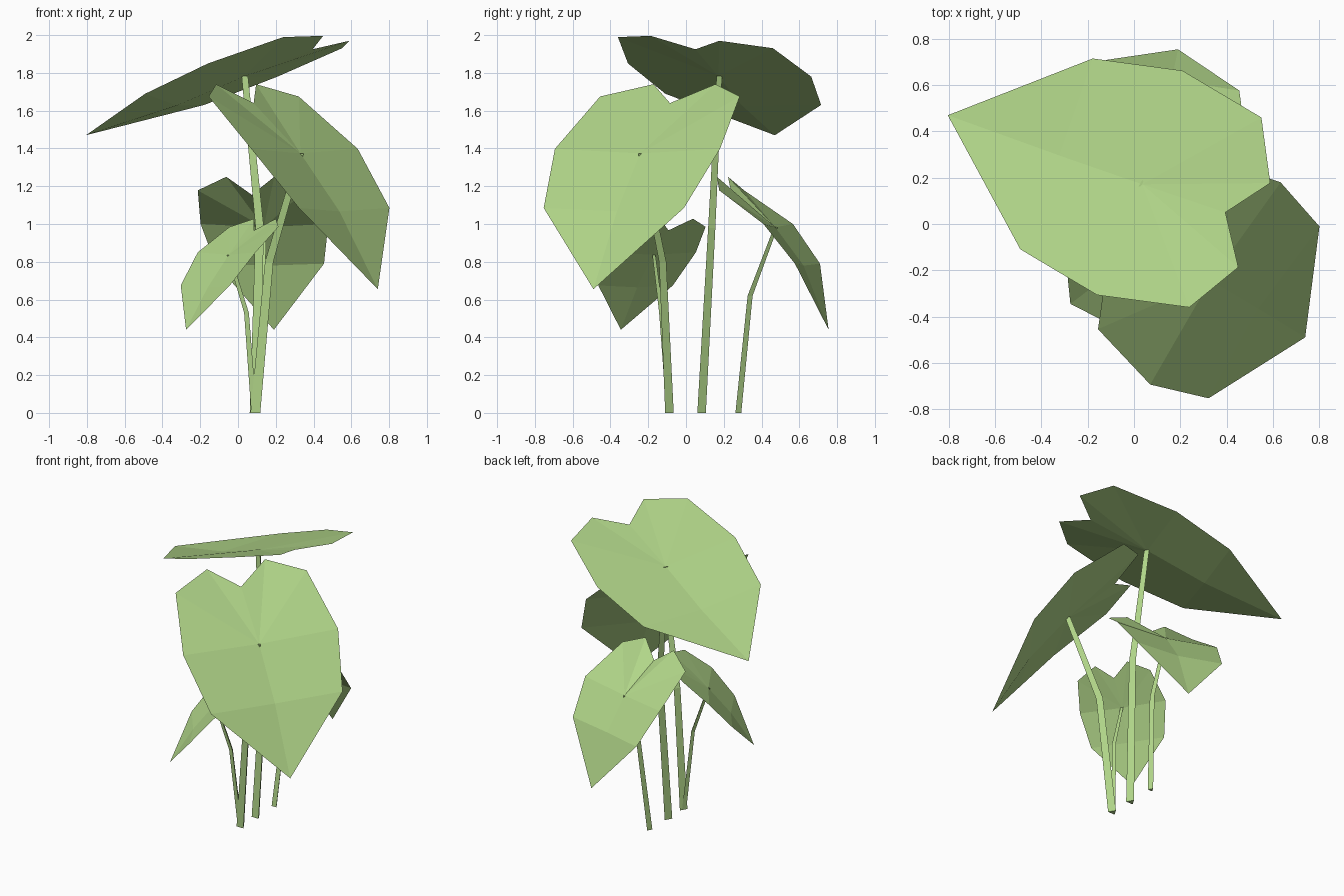
import bpy, bmesh, math
from mathutils import Vector

if "Cube" in bpy.data.objects:
    bpy.data.objects.remove(bpy.data.objects["Cube"])

green = bpy.data.materials.new("leaf green")
green.diffuse_color = (0.44, 0.67, 0.25, 1)
green.use_nodes = True
green.node_tree.nodes["Principled BSDF"].inputs["Base Color"].default_value = green.diffuse_color

HALF_WIDTHS = (0.195, 0.44, 0.52, 0.442)   # lobe, shoulder, belly, lower belly
FOLD = 0.035                               # depth of the midrib crease


def finish(name, bm):
    bmesh.ops.recalc_face_normals(bm, faces=bm.faces)
    mesh = bpy.data.meshes.new(name)
    bm.to_mesh(mesh)
    bm.free()
    mesh.materials.append(green)
    bpy.context.collection.objects.link(bpy.data.objects.new(name, mesh))


# Heart-shaped folded leaf: centre line (4 stations + tip) and crosswise direction
def leaf(name, scale, across, line):
    c = [Vector(p) for p in line]
    across = Vector(across).normalized()

    def crease(i):
        n = across.cross(c[i + 1] - c[i - 1]).normalized()
        if n.z < 0:
            n = -n
        return c[i] - n * FOLD * scale

    bm = bmesh.new()
    notch = bm.verts.new(c[1] - Vector((0, 0, FOLD * scale)))
    rib = [bm.verts.new(crease(2)), bm.verts.new(crease(3))]
    tip = bm.verts.new(c[4])
    for side in (1, -1):
        s = [bm.verts.new(c[i] + across * side * w * scale)
             for i, w in enumerate(HALF_WIDTHS)]
        for f in ((notch, s[0], rib[0]), (s[0], s[1], rib[0]), (s[1], s[2], rib[0]),
                  (s[2], s[3], rib[1], rib[0]), (s[3], tip, rib[1])):
            bm.faces.new(f if side == 1 else f[::-1])
    top = rib[0].co.copy()
    finish(name, bm)
    return top


# Tapered three-sided stem through base, bend and leaf joint
def stem(name, scale, base, bend, top):
    bm = bmesh.new()
    rings = []
    for p, taper in ((base, 1.0), (bend, 0.85), (top, 0.65)):
        r = (0.028 * scale + 0.002) * taper
        rings.append([bm.verts.new(Vector(p) + Vector((r * math.cos(a), r * math.sin(a), 0)))
                      for a in (math.radians(90 + 120 * k) for k in range(3))])
    for lo, hi in zip(rings, rings[1:]):
        for k in range(3):
            j = (k + 1) % 3
            bm.faces.new((lo[k], lo[j], hi[j], hi[k]))
    bm.faces.new(rings[0][::-1])
    bm.faces.new(rings[-1])
    finish(name, bm)


# name, scale, crosswise direction, leaf centre line, stem base, stem bend
PLANTS = (
    ("top", 1.0, (0.354, 0.933, -0.067),
     ((0.52, -0.005, 1.983), (0.395, 0.05, 1.96), (0.025, 0.178, 1.815),
      (-0.335, 0.303, 1.66), (-0.805, 0.47, 1.47)),
     (0.088, 0.075, 0), (0.115, 0.13, 0.98)),
    ("right", 1.0, (0.542, 0.84, 0),
     ((-0.01, -0.008, 1.74), (0.083, -0.085, 1.675), (0.352, -0.257, 1.398),
      (0.562, -0.382, 1.085), (0.74, -0.49, 0.655)),
     (0.092, -0.095, 0), (0.165, -0.13, 0.8)),
    ("back", 0.667, (0.974, -0.225, 0),
     ((0.065, 0.193, 1.25), (0.073, 0.242, 1.178), (0.14, 0.488, 1.0),
      (0.168, 0.643, 0.79), (0.19, 0.755, 0.44)),
     (0.09, 0.272, 0), (0.13, 0.335, 0.62)),
    ("left", 0.535, (0.55, -0.835, 0),
     ((0.143, -0.05, 1.028), (0.085, -0.093, 0.985), (-0.06, -0.18, 0.85),
      (-0.173, -0.267, 0.675), (-0.275, -0.345, 0.44)),
     (0.085, -0.095, 0), (0.045, -0.135, 0.53)),
)

for name, scale, across, line, base, bend in PLANTS:
    joint = leaf(name + "_leaf", scale, across, line)
    stem(name + "_stem", scale, base, bend, joint)
